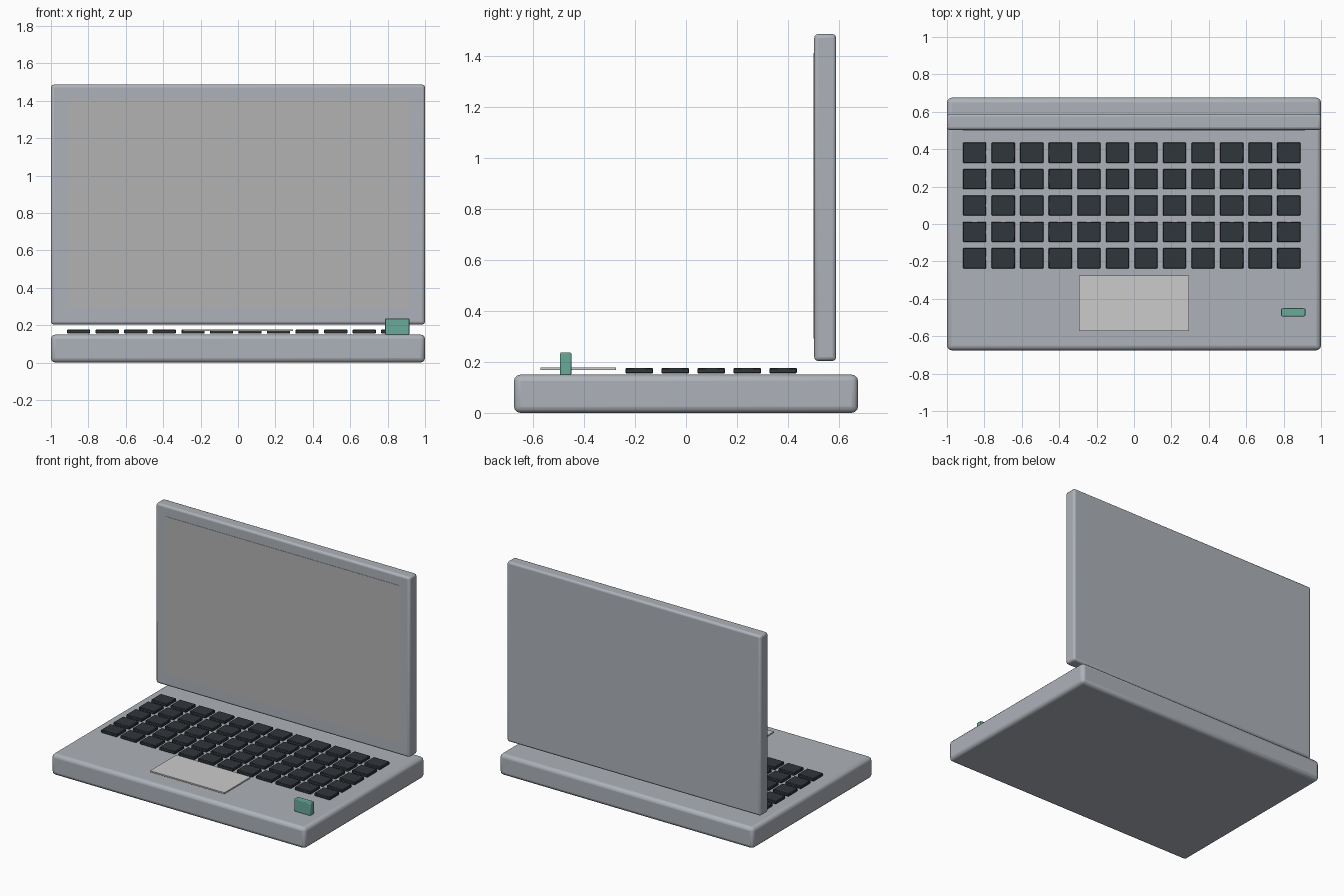
import bpy

if "Cube" in bpy.data.objects:
    bpy.data.objects.remove(bpy.data.objects["Cube"])

def material(name, rgb):
    m = bpy.data.materials.new(name)
    m.diffuse_color = (*rgb, 1)
    m.use_nodes = True
    m.node_tree.nodes["Principled BSDF"].inputs["Base Color"].default_value = m.diffuse_color
    return m

body_mat = material("body_grey", (0.42, 0.45, 0.49))
screen_mat = material("screen_grey", (0.45, 0.45, 0.45))
key_mat = material("key_dark", (0.03, 0.037, 0.044))
pad_mat = material("pad_light", (0.7, 0.71, 0.7))
green_mat = material("green", (0.14, 0.4, 0.32))

def box(name, x, y, z, mat, bevel=0, segments=3):
    """Box from (min, max) ranges with an optional rounded edge."""
    dims = [b - a for a, b in (x, y, z)]
    bpy.ops.mesh.primitive_cube_add(size=1, location=[(a + b) / 2 for a, b in (x, y, z)])
    ob = bpy.context.object
    ob.name = name
    ob.scale = dims
    bpy.ops.object.transform_apply(location=False, rotation=False, scale=True)
    ob.data.materials.append(mat)
    if bevel:
        mod = ob.modifiers.new("rounded", 'BEVEL')
        mod.width = bevel
        mod.segments = segments
        bpy.ops.object.shade_smooth_by_angle()
    return ob

# Base and upright lid
box("base", (-1, 1), (-0.675, 0.675), (0, 0.15), body_mat, 0.025)
box("lid", (-1, 1), (0.503, 0.589), (0.204, 1.486), body_mat, 0.015)

# Screen panel, almost flush with the lid
box("screen", (-0.914, 0.914), (0.501, 0.52), (0.292, 1.411), screen_mat)

# Keyboard: 5 rows of 12 keys
for row in range(5):
    for col in range(12):
        cx, cy = -0.852 + 0.1527 * col, 0.381 - 0.141 * row
        box(f"key_{row + 1}_{col + 1}", (cx - 0.062, cx + 0.062),
            (cy - 0.054, cy + 0.054), (0.155, 0.176), key_mat, 0.003, 1)

# Trackpad and small green tab
box("trackpad", (-0.293, 0.293), (-0.571, -0.275), (0.168, 0.178), pad_mat)
box("side_tab", (0.787, 0.916), (-0.494, -0.45), (0.148, 0.237), green_mat, 0.005, 2)
